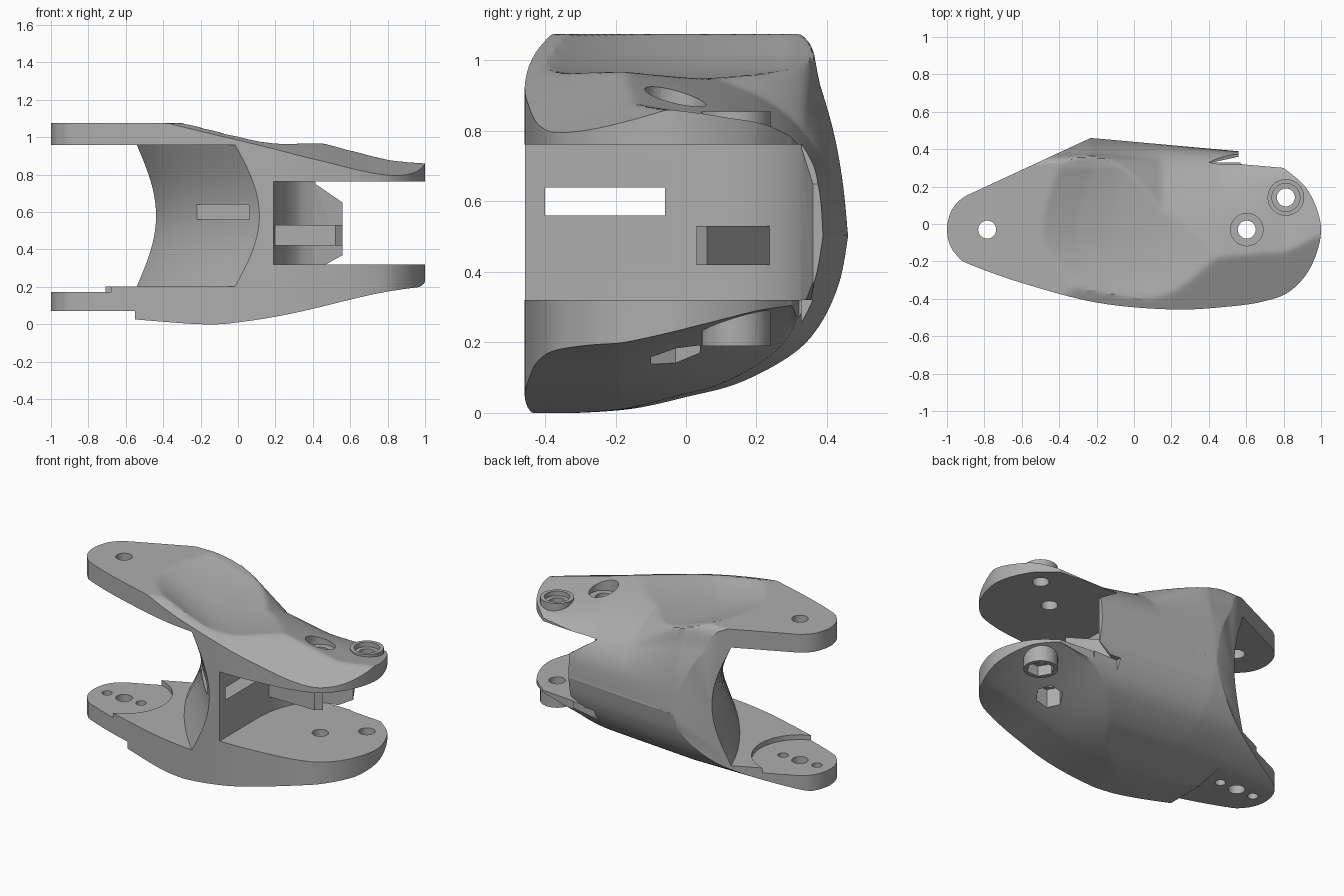
import bpy
import bmesh
from math import cos, sin, pi, radians, sqrt

default_cube = bpy.data.objects.get("Cube")
if default_cube:
    bpy.data.objects.remove(default_cube, do_unlink=True)

plastic = bpy.data.materials.new("plain_grey_plastic")
plastic.use_nodes = True
grey = (0.42, 0.42, 0.42, 1)
plastic.diffuse_color = grey
plastic.node_tree.nodes["Principled BSDF"].inputs["Base Color"].default_value = grey


# ---- helpers ----
def clamp(value):
    return max(0.0, min(1.0, value))


def ease(value):
    value = clamp(value)
    return value * value * (3 - 2 * value)


def soft_min(a, b, width=0.004):
    return (a + b - sqrt((a - b) ** 2 + width ** 2)) / 2


def interpolate(points, value):
    if value <= points[0][0]:
        return points[0][1]
    for (x_a, z_a), (x_b, z_b) in zip(points, points[1:]):
        if value <= x_b:
            return z_a + (z_b - z_a) * (value - x_a) / (x_b - x_a)
    return points[-1][1]


def smooth_curve(points, steps=8):
    """Catmull-Rom curve through the points."""
    result = []
    for i in range(len(points) - 1):
        a, b = points[max(i - 1, 0)], points[i]
        c, d = points[i + 1], points[min(i + 2, len(points) - 1)]
        for s in range(steps):
            t = s / steps
            result.append(tuple(
                b[k] + (c[k] - a[k]) * t / 2
                + (a[k] - 2.5 * b[k] + 2 * c[k] - d[k] / 2) * t ** 2
                + (3 * b[k] - a[k] - 3 * c[k] + d[k]) * t ** 3 / 2
                for k in range(2)))
    return result + [points[-1]]


def make_object(name, bm):
    bmesh.ops.recalc_face_normals(bm, faces=bm.faces)
    mesh = bpy.data.meshes.new(name)
    bm.to_mesh(mesh)
    bm.free()
    mesh.materials.append(plastic)
    obj = bpy.data.objects.new(name, mesh)
    bpy.context.collection.objects.link(obj)
    return obj


def prism(name, points, levels, place=lambda a, b, h: (a, b, h)):
    """Sweep an outline through levels; place maps it into space."""
    bm = bmesh.new()
    rings = [[bm.verts.new(place(a, b, h)) for a, b in points] for h in levels]
    bm.faces.new(rings[0])
    bm.faces.new(rings[-1])
    for lower, upper in zip(rings, rings[1:]):
        for i in range(len(points)):
            j = (i + 1) % len(points)
            bm.faces.new((lower[i], lower[j], upper[j], upper[i]))
    return make_object(name, bm)


def box(name, x, y, z):
    corners = [(x[0], y[0]), (x[1], y[0]), (x[1], y[1]), (x[0], y[1])]
    return prism(name, corners, z)


def cylinder(name, center, radius, low, high, sides=40):
    turn = 2 * pi / sides
    ring = [(center[0] + radius * cos(i * turn), center[1] + radius * sin(i * turn))
            for i in range(sides)]
    return prism(name, ring, (low, high))


def combine(target, tool, operation="DIFFERENCE"):
    tool.hide_render = True
    mod = target.modifiers.new("cut", "BOOLEAN")
    mod.operation, mod.solver, mod.object = operation, "EXACT", tool
    bpy.context.view_layer.objects.active = target
    bpy.ops.object.modifier_apply(modifier=mod.name)
    bpy.data.objects.remove(tool, do_unlink=True)


# ---- sculpted skins: scoop, front slope, rounded back, underside ----
SCOOP = smooth_curve([(-0.3, 1.01), (-0.1, 0.965), (0.15, 0.945), (0.45, 0.965), (1, 1)])
SCOOP.insert(0, (-0.49, 1.075))
FRONT_EDGE = [(-0.39, 1.055), (-0.2, 1.023), (0, 0.985), (0.2, 0.94), (0.46, 0.87),
              (0.7, 0.8), (1, 0.72)]
BOTTOM = smooth_curve([(-0.6, 0.03), (-0.2, 0), (0, 0.01), (0.3, 0.06),
                       (0.7, 0.155), (0.9, 0.19), (1, 0.2)])
# height against distance from the back edge, at stations along x
SECTIONS = [(x, smooth_curve([(0, 0.5), (0.015, 0.65)] + curve)) for x, curve in (
    (-0.23, [(0.04, 0.79), (0.08, 0.93), (0.13, 1.07), (0.36, 1.16)]),
    (0.15, [(0.066, 0.76), (0.176, 0.87), (0.326, 0.94), (0.6, 1.03)]),
    (0.46, [(0.078, 0.76), (0.2, 0.84), (0.33, 0.895), (0.57, 0.965)]),
    (0.8, [(0.067, 0.78), (0.227, 0.822), (0.467, 0.868), (0.6, 0.9)]),
    (1, [(0.1, 0.81), (0.25, 0.84), (0.45, 0.865), (0.6, 0.88)]))]
BACK_BOTTOM = smooth_curve([(0, 0.5), (0.025, 0.37), (0.08, 0.25), (0.16, 0.165),
                            (0.31, 0.085), (0.46, 0.045), (0.61, 0.012), (0.76, 0)])


def back_edge(x):
    return 0.46 - 0.09 * max(0, x + 0.23)


def skin(x, y):
    right = ease((x + 0.05) / 0.7)
    depth = back_edge(x) - y
    lean = min(1, (y + 0.05) / (0.35 if y > -0.05 else 0.38))
    edge = (0.09 if y > -0.05 else 0.34) * lean ** 2 * (1 - ease((x + 0.1) / 0.5))
    scoop = interpolate(SCOOP, x - edge) + 0.03 * lean ** 2 * ease((x + 0.1) / 0.3)
    # the front slope fades out where the left plate stays flat
    front = interpolate(FRONT_EDGE, x) + 0.36 * (y + 0.44) + 0.3 * clamp(-0.39 - x)
    back = interpolate([(s, interpolate(curve, depth)) for s, curve in SECTIONS], x)
    top = min(1.075, soft_min(soft_min(scoop, front), back) + 0.002)
    low = interpolate(BOTTOM, x) + right * 0.13 * clamp((y + 0.2) / 0.5) ** 1.3
    low = max(low, interpolate(BACK_BOTTOM, depth))
    return max(top, low + 0.004), low


bm = bmesh.new()
columns, rows = 120, 76
layers = [[], []]
for i in range(columns + 1):
    x = -1.05 + 2.1 * i / columns
    reach = back_edge(x) + 0.49
    strip = [(x, -0.49 + reach * sin(pi / 2 * j / rows)) for j in range(rows + 1)]
    for side in range(2):
        layers[side].append([bm.verts.new((px, py, skin(px, py)[side])) for px, py in strip])
for layer in layers:
    for i in range(columns):
        for j in range(rows):
            bm.faces.new((layer[i][j], layer[i + 1][j], layer[i + 1][j + 1], layer[i][j + 1]))
rim = [e for e in bm.edges if e.is_boundary]
bmesh.ops.bridge_loops(bm, edges=rim)
body = make_object("arm_bracket", bm)

# ---- plan outline ----
outline = [(-0.21, 0.47), (0.56, 0.405), (0.57, 0.32)]
outline += smooth_curve([(0.8, 0.3), (0.93, 0.18), (1, -0.02), (0.95, -0.22),
                         (0.84, -0.355), (0.7, -0.412), (0.5, -0.442), (0.2, -0.457),
                         (-0.2, -0.42), (-0.6, -0.315), (-0.88, -0.215), (-0.945, -0.17),
                         (-0.985, -0.11), (-1, -0.03), (-0.985, 0.05), (-0.95, 0.11),
                         (-0.9, 0.15)])
combine(body, prism("outline", outline, (-0.2, 1.3)), "INTERSECT")

# ---- left opening with a hollow, curved end wall ----
opening = [(-1.8, 0.203)]
for i in range(21):
    t = i / 20
    opening.append((-0.01 + 0.12 * sin(pi * t), 0.203 + 0.755 * t))
opening.append((-1.8, 0.958))
combine(body, prism("left_gap", opening, [-0.6 + 0.1 * i for i in range(13)],
                    lambda a, b, h: (a - (h + 0.45) + 0.4 * (h + 0.45) ** 2, h, b)))

# ---- right opening, its wall curving into a thin back flange ----
gap = [(0.19, -0.6), (1.2, -0.6), (1.2, 0.4), (0.57, 0.362)]
gap += smooth_curve([(0.4, 0.325), (0.32, 0.28), (0.25, 0.19), (0.205, 0.07), (0.19, -0.05)])
combine(body, prism("right_gap", gap, (0.32, 0.762)))
trim = [(0.4, 1.3), (0.4, 0.76), (0.56, 0.65), (0.56, 0.37), (0.47, 0.32),
        (0.4, 0.32), (0.4, -0.2), (1.2, -0.2), (1.2, 1.3)]
combine(body, prism("flange_trim", trim, (0.328, 0.6), lambda a, b, h: (a, h, b)))

# ---- step, disc recess and strap slot ----
combine(body, box("underside_step", (-1.2, -0.55), (-0.6, 0.6), (-0.2, 0.07)))
pivot, near_bolt, end_bolt = (-0.785, -0.03), (0.603, -0.03), (0.812, 0.142)
combine(body, cylinder("disc_recess", pivot, 0.28, 0.172, 0.5, 64))
combine(body, box("strap_slot", (-0.9, 0.4), (-0.4, -0.06), (0.56, 0.64)))

# ---- bolt bosses ----
for low, high in ((0.19, 0.3), (0.78, 0.855)):
    combine(body, cylinder("bolt_boss", end_bolt, 0.098, low, high), "UNION")

# ---- bolt holes, counterbores and nut pockets ----
for spot in (pivot, near_bolt, end_bolt):
    combine(body, cylinder("bolt_hole", spot, 0.048, -0.2, 1.3))
for offset in (-0.12, 0.12):
    combine(body, cylinder("screw_hole", (pivot[0] + offset, pivot[1]), 0.03, -0.1, 0.4))
for spot, radius, floor in ((near_bolt, 0.087, 0.845), (end_bolt, 0.075, 0.825)):
    combine(body, cylinder("counterbore", spot, radius, floor, 1.3))
    combine(body, cylinder("nut_pocket", spot, 0.08, -0.2, 0.255, 6))

# ---- hook bar inside the right opening ----
bar = [(0.52, 0.03), (0.56, 0.06), (0.28, 0.238), (0.18, 0.2), (0.18, 0.03)]
hook = prism("hook_bar", bar, (0.42, 0.53))

# ---- shading ----
bpy.ops.object.select_all(action="DESELECT")
body.select_set(True)
bpy.context.view_layer.objects.active = body
bpy.ops.object.shade_smooth_by_angle(angle=radians(28))
